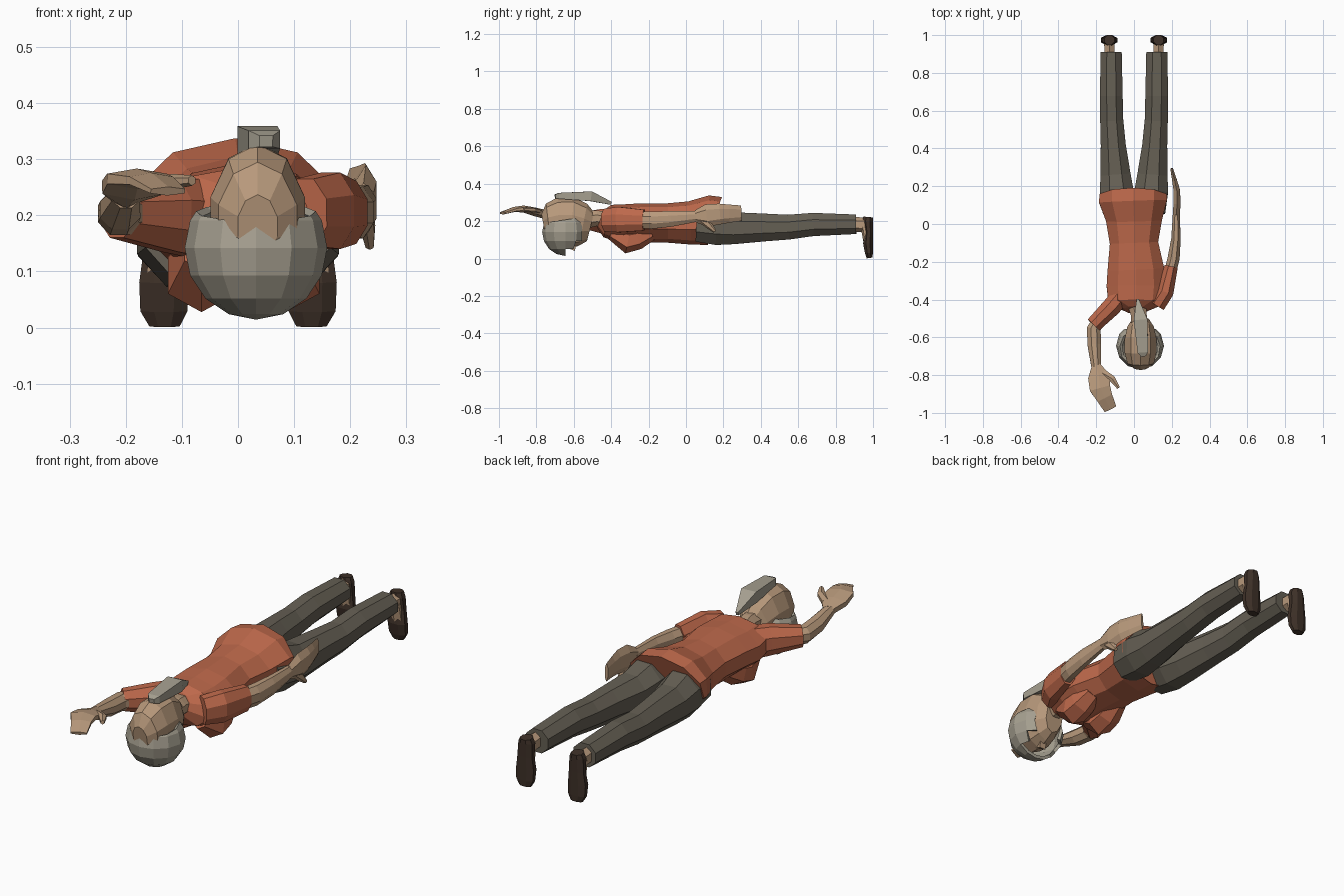
import bpy, bmesh, math
from mathutils import Vector


def mat(name, c):
    m = bpy.data.materials.new(name)
    m.diffuse_color = (*c, 1)
    return m


SKIN = mat("skin", (0.48, 0.32, 0.20))
SHIRT = mat("shirt", (0.51, 0.14, 0.07))
PANTS = mat("trousers", (0.13, 0.115, 0.088))
HAIR = mat("hair", (0.38, 0.35, 0.28))
SHOE = mat("shoe", (0.048, 0.03, 0.021))


def finish(name, bm, material):
    bmesh.ops.recalc_face_normals(bm, faces=bm.faces)
    me = bpy.data.meshes.new(name)
    bm.to_mesh(me)
    bm.free()
    me.materials.append(material)
    ob = bpy.data.objects.new(name, me)
    bpy.context.collection.objects.link(ob)
    return ob


def tube(name, rings, material, n=8):
    """Loft of n-sided rings (x, y, z, half width, half height, lean) along a path."""
    bm = bmesh.new()
    pts = [Vector(r[:3]) for r in rings]
    loops = []
    k = 1 / math.cos(math.pi / n)
    for i, r in enumerate(rings):
        t = (pts[min(i + 1, len(pts) - 1)] - pts[max(i - 1, 0)]).normalized()
        if abs(t.z) > 0.8:
            side = Vector((1, 0, 0))
        else:
            side = t.cross(Vector((0, 0, 1))).normalized()
        up = side.cross(t)
        lean = r[5] if len(r) > 5 else 0
        loop = []
        for j in range(n):
            a = 2 * math.pi * (j + 0.5) / n
            c, s = math.cos(a) * k, math.sin(a) * k
            loop.append(bm.verts.new(pts[i] + side * r[3] * c + up * r[4] * s + t * lean * s))
        loops.append(loop)
    for a, b in zip(loops, loops[1:]):
        for j in range(n):
            bm.faces.new((a[j], a[(j + 1) % n], b[(j + 1) % n], b[j]))
    bm.faces.new(loops[0])
    bm.faces.new(loops[-1][::-1])
    return finish(name, bm, material)


# Shirt: shoulders, chest, waist, seat and slanted hem
tube("shirt", [
    (0.01, -0.455, 0.215, 0.06, 0.05),
    (0.01, -0.42, 0.20, 0.145, 0.085),
    (0.01, -0.33, 0.185, 0.155, 0.10),
    (0.01, -0.24, 0.19, 0.15, 0.10),
    (0.0, -0.10, 0.19, 0.128, 0.10),
    (0.0, 0.02, 0.19, 0.148, 0.11),
    (-0.005, 0.12, 0.205, 0.18, 0.125, 0.015),
    (-0.005, 0.145, 0.202, 0.178, 0.125, 0.03)], SHIRT, 10)

for s, side in ((-1, "left"), (1, "right")):
    # Bust
    tube(side + "_bust", [
        (0.01 + s * 0.075, -0.40, 0.135, 0.03, 0.03),
        (0.01 + s * 0.075, -0.31, 0.093, 0.06, 0.058),
        (0.01 + s * 0.075, -0.26, 0.105, 0.055, 0.05),
        (0.01 + s * 0.07, -0.19, 0.14, 0.04, 0.04)], SHIRT, 6)
    # Trouser leg
    tube(side + "_trouser_leg", [
        (s * 0.085, 0.06, 0.18, 0.08, 0.09),
        (s * 0.091, 0.17, 0.172, 0.089, 0.10),
        (s * 0.098, 0.26, 0.162, 0.080, 0.085),
        (s * 0.110, 0.42, 0.166, 0.066, 0.074),
        (s * 0.118, 0.55, 0.168, 0.061, 0.066),
        (s * 0.120, 0.68, 0.182, 0.060, 0.062),
        (s * 0.121, 0.91, 0.183, 0.056, 0.052)], PANTS)
    # Ankle and instep
    tube(side + "_ankle", [
        (s * 0.13, 0.88, 0.183, 0.026, 0.034),
        (s * 0.13, 0.965, 0.18, 0.028, 0.034)], SKIN, 6)
    tube(side + "_instep", [
        (s * 0.13, 0.955, 0.18, 0.028, 0.02),
        (s * 0.132, 0.968, 0.085, 0.03, 0.016)], SKIN, 6)
    # Shoe pointing straight down
    tube(side + "_shoe", [
        (s * 0.130, 0.974, 0.222, 0.026, 0.026),
        (s * 0.130, 0.972, 0.20, 0.035, 0.028),
        (s * 0.131, 0.977, 0.14, 0.037, 0.022),
        (s * 0.132, 0.973, 0.08, 0.044, 0.026),
        (s * 0.132, 0.978, 0.03, 0.042, 0.021),
        (s * 0.131, 0.982, 0.003, 0.027, 0.016)], SHOE)

# Neck and head
tube("neck", [
    (0.015, -0.42, 0.205, 0.05, 0.045),
    (0.025, -0.48, 0.215, 0.042, 0.042),
    (0.03, -0.56, 0.205, 0.045, 0.05)], SKIN, 8)
tube("head", [
    (0.035, -0.762, 0.18, 0.035, 0.055),
    (0.035, -0.735, 0.185, 0.070, 0.105),
    (0.035, -0.68, 0.19, 0.084, 0.130),
    (0.035, -0.61, 0.19, 0.084, 0.132),
    (0.035, -0.55, 0.18, 0.070, 0.108),
    (0.035, -0.51, 0.17, 0.045, 0.075)], SKIN, 10)
tube("nose", [
    (0.035, -0.635, 0.07, 0.006, 0.012),
    (0.035, -0.59, 0.06, 0.016, 0.02)], SKIN, 4)

# Hair shell over the crown, open around the face and neck
bm = bmesh.new()
bmesh.ops.create_uvsphere(bm, u_segments=12, v_segments=8, radius=1)
for v in bm.verts:
    v.co = Vector((0.032 + v.co.x * 0.127, -0.645 + v.co.y * 0.124, 0.142 + v.co.z * 0.128))
for co, no in (((0, -0.66, 0.205), (0, -0.15, 1)), ((0, -0.555, 0), (0, 1, 0))):
    bmesh.ops.bisect_plane(bm, geom=bm.verts[:] + bm.edges[:] + bm.faces[:],
                           plane_co=co, plane_no=no, clear_outer=True)
face_hole = [f for f in bm.faces if f.calc_center_median().y > -0.64
             and abs(f.calc_center_median().x - 0.032) < 0.075 and f.calc_center_median().z < 0.12]
bmesh.ops.delete(bm, geom=face_hole, context='FACES')
hair = finish("hair", bm, HAIR)
mod = hair.modifiers.new("thickness", 'SOLIDIFY')
mod.thickness = 0.015
mod.offset = -1

# Ponytail on the back of the head
tube("ponytail", [
    (0.05, -0.70, 0.332, 0.012, 0.010),
    (0.047, -0.68, 0.335, 0.028, 0.016),
    (0.035, -0.51, 0.333, 0.036, 0.026),
    (0.02, -0.40, 0.295, 0.006, 0.008)], HAIR, 4)

# Raised arm: sleeve, bent forearm, hand and thumb
tube("left_sleeve", [
    (-0.07, -0.38, 0.195, 0.05, 0.07),
    (-0.12, -0.44, 0.20, 0.05, 0.065),
    (-0.215, -0.535, 0.205, 0.042, 0.045)], SHIRT)
tube("left_forearm", [
    (-0.18, -0.50, 0.205, 0.034, 0.036),
    (-0.213, -0.555, 0.203, 0.037, 0.038),
    (-0.210, -0.64, 0.21, 0.036, 0.036),
    (-0.200, -0.76, 0.235, 0.025, 0.022)], SKIN)
tube("left_hand", [
    (-0.200, -0.75, 0.235, 0.024, 0.021),
    (-0.185, -0.81, 0.25, 0.058, 0.02),
    (-0.180, -0.87, 0.265, 0.055, 0.016),
    (-0.155, -0.92, 0.262, 0.043, 0.012),
    (-0.125, -0.98, 0.243, 0.034, 0.007)], SKIN, 6)
tube("left_thumb", [
    (-0.165, -0.79, 0.25, 0.022, 0.014),
    (-0.115, -0.82, 0.26, 0.017, 0.012),
    (-0.082, -0.868, 0.262, 0.008, 0.008)], SKIN, 6)

# Lowered arm: sleeve, forearm, hand and thumb
tube("right_sleeve", [
    (0.12, -0.43, 0.205, 0.045, 0.06),
    (0.165, -0.36, 0.208, 0.045, 0.068),
    (0.197, -0.225, 0.205, 0.035, 0.056)], SHIRT)
tube("right_forearm", [
    (0.185, -0.28, 0.205, 0.032, 0.045),
    (0.210, -0.18, 0.205, 0.032, 0.046),
    (0.222, -0.08, 0.212, 0.025, 0.042),
    (0.224, 0.06, 0.225, 0.018, 0.028)], SKIN)
tube("right_hand", [
    (0.224, 0.05, 0.225, 0.018, 0.028),
    (0.228, 0.11, 0.23, 0.019, 0.052),
    (0.226, 0.18, 0.238, 0.017, 0.048),
    (0.215, 0.23, 0.24, 0.013, 0.042),
    (0.199, 0.295, 0.242, 0.007, 0.036)], SKIN, 6)
tube("right_thumb", [
    (0.226, 0.08, 0.215, 0.014, 0.02),
    (0.232, 0.125, 0.175, 0.012, 0.016),
    (0.235, 0.155, 0.145, 0.007, 0.008)], SKIN, 6)
